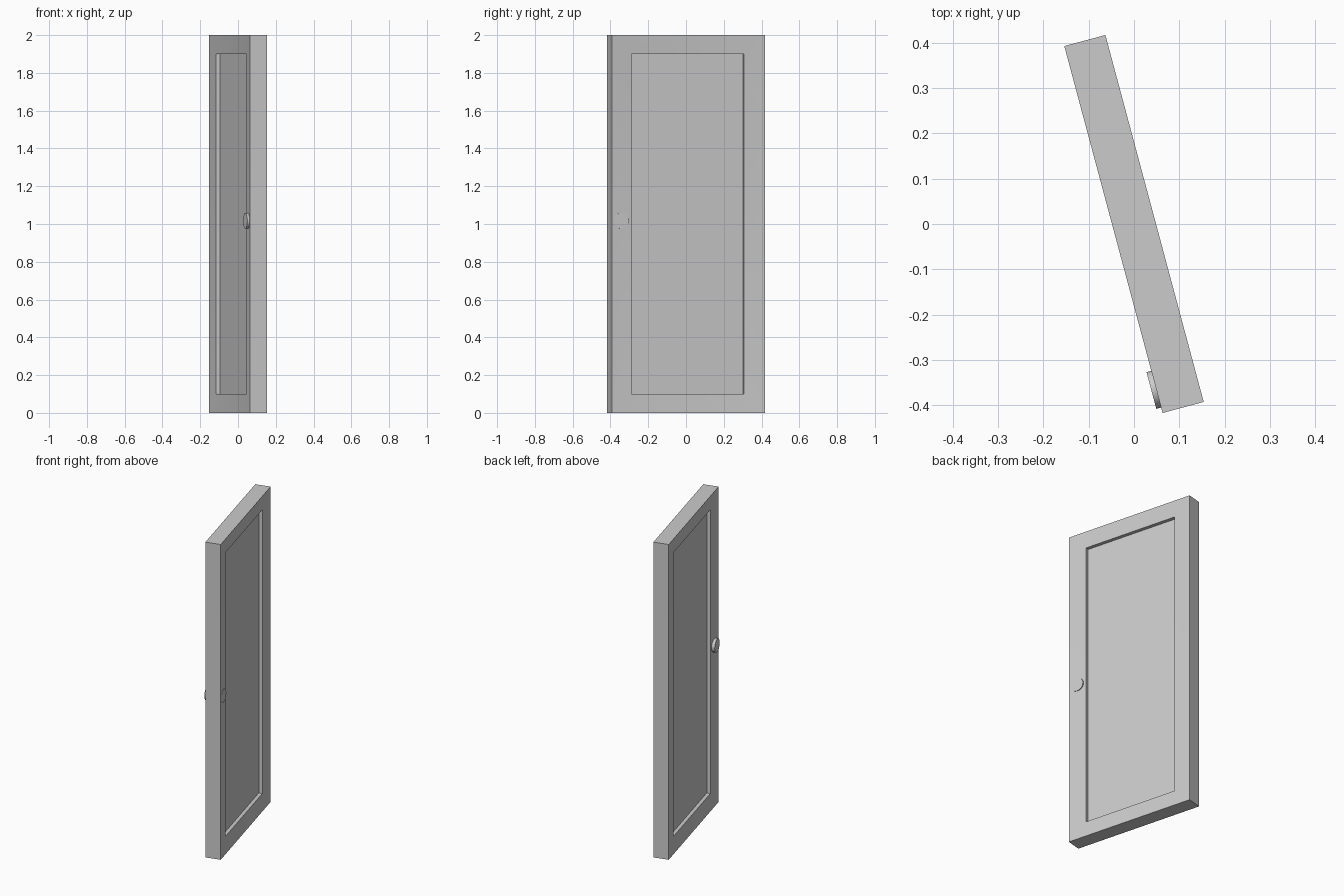
import bpy, bmesh, math
from mathutils import Matrix

if "Cube" in bpy.data.objects:
    bpy.data.objects.remove(bpy.data.objects["Cube"])

TURN = math.radians(15)   # door stands swung partly open


def finish(name, bm, angle):
    bmesh.ops.recalc_face_normals(bm, faces=bm.faces)
    me = bpy.data.meshes.new(name)
    bm.to_mesh(me)
    bm.free()
    ob = bpy.data.objects.new(name, me)
    bpy.context.collection.objects.link(ob)
    ob.rotation_euler.z = TURN
    bpy.ops.object.select_all(action='DESELECT')
    ob.select_set(True)
    bpy.context.view_layer.objects.active = ob
    bpy.ops.object.shade_smooth_by_angle(angle=math.radians(angle))
    return ob


# Door leaf: rectangular rings (depth, half width, half height), front to back,
# giving a sloped frame and a recessed panel on both faces
half = [(0.015, 0.308, 0.9), (0.037, 0.308, 0.9), (0.047, 0.4193, 1.0)]
rings = [(-n, w, h) for n, w, h in half] + list(reversed(half))
bm = bmesh.new()
loops = [[bm.verts.new((n, sy * w, 1 + sz * h))
          for sy, sz in ((-1, -1), (1, -1), (1, 1), (-1, 1))]
         for n, w, h in rings]
for a, b in zip(loops, loops[1:]):
    for i in range(4):
        j = (i + 1) % 4
        bm.faces.new((a[i], a[j], b[j], b[i]))
bm.faces.new(loops[0])
bm.faces.new(loops[-1])
finish("door_leaf", bm, 30)

# Round knob passing through the frame, showing on both faces
bm = bmesh.new()
lo, hi = -0.058, 0.046
place = (Matrix.Translation(((lo + hi) / 2, -0.365, 1.017))
         @ Matrix.Rotation(math.pi / 2, 4, 'Y'))
bmesh.ops.create_cone(bm, cap_ends=True, segments=16, radius1=0.042,
                      radius2=0.042, depth=hi - lo, matrix=place)
finish("door_knob", bm, 40)
